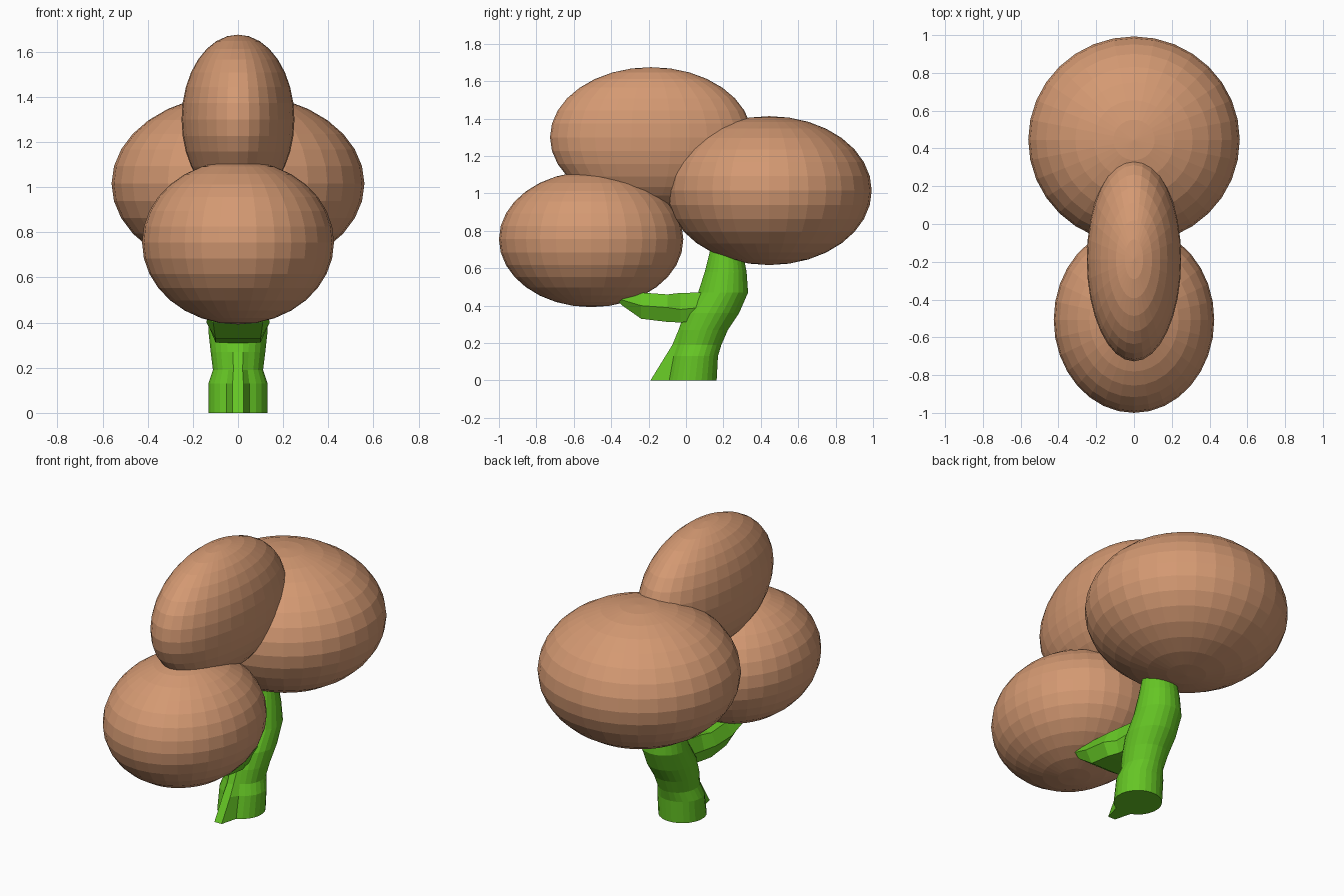
import bpy, bmesh, math

if "Cube" in bpy.data.objects:
    bpy.data.objects.remove(bpy.data.objects["Cube"])


def material(name, rgb):
    m = bpy.data.materials.new(name)
    m.diffuse_color = (*rgb, 1)
    m.use_nodes = True
    m.node_tree.nodes["Principled BSDF"].inputs["Base Color"].default_value = m.diffuse_color
    return m


BROWN = material("tan brown", (0.66, 0.32, 0.17))
GREEN = material("leaf green", (0.13, 0.56, 0.018))


def finish(name, bm, mat):
    bmesh.ops.recalc_face_normals(bm, faces=bm.faces)
    me = bpy.data.meshes.new(name)
    bm.to_mesh(me)
    bm.free()
    me.materials.append(mat)
    ob = bpy.data.objects.new(name, me)
    bpy.context.collection.objects.link(ob)
    return ob


def loft(name, loops, mat):
    """Skin a list of equal-length point loops and cap both ends."""
    bm = bmesh.new()
    rings = [[bm.verts.new(p) for p in loop] for loop in loops]
    n = len(rings[0])
    for a, b in zip(rings, rings[1:]):
        for i in range(n):
            j = (i + 1) % n
            bm.faces.new((a[i], a[j], b[j], b[i]))
    bm.faces.new(rings[0])
    bm.faces.new(rings[-1])
    return finish(name, bm, mat)


def clump(name, centre, radii):
    bm = bmesh.new()
    bmesh.ops.create_uvsphere(bm, u_segments=32, v_segments=16, radius=1)
    for v in bm.verts:
        v.co = [c + r * k for c, r, k in zip(centre, radii, v.co)]
    finish(name, bm, BROWN)


# Three rounded crown clumps
clump("back_clump", (0, 0.445, 1.015), (0.56, 0.548, 0.398))
clump("front_clump", (0, -0.507, 0.755), (0.425, 0.493, 0.363))
clump("top_clump", (0, -0.187, 1.30), (0.25, 0.54, 0.375))

# Curved trunk with a narrow ridge at the front of its base
# each ring: height, front y, back y, half width, ridge y
trunk = [
    (0.00, -0.10, 0.165, 0.132, -0.19),
    (0.13, -0.075, 0.172, 0.132, -0.11),
    (0.19, -0.055, 0.19, 0.112, -0.073),
    (0.27, -0.04, 0.225, 0.122, -0.04),
    (0.36, -0.01, 0.285, 0.132, -0.01),
    (0.47, 0.065, 0.333, 0.13, 0.065),
    (0.58, 0.10, 0.325, 0.115, 0.10),
    (0.68, 0.125, 0.305, 0.10, 0.125),
    (0.76, 0.14, 0.295, 0.09, 0.14),
]
N = 24
loops = []
for z, f, b, hw, ridge in trunk:
    loop = []
    for i in range(N):
        a = 2 * math.pi * (i + 0.5) / N - math.pi / 2
        y = (f + b) / 2 + (b - f) / 2 * math.sin(a)
        if i in (0, N - 1):
            y = ridge
        loop.append((hw * math.cos(a) * (1 if y > f else 1.4), y, z))
    loops.append(loop)
loft("trunk", loops, GREEN)

# Wide faceted branch reaching forward under the front clump
# each section: y, bottom z, middle z, top z, bottom half width, middle half width
branch = [
    (0.08, 0.32, 0.39, 0.47, 0.06, 0.09),
    (-0.03, 0.31, 0.38, 0.468, 0.08, 0.10),
    (-0.10, 0.313, 0.39, 0.46, 0.10, 0.132),
    (-0.24, 0.33, 0.40, 0.47, 0.10, 0.14),
    (-0.34, 0.40, 0.43, 0.49, 0.11, 0.135),
    (-0.42, 0.48, 0.51, 0.54, 0.06, 0.08),
]
loft("branch", [[(-w, y, zb), (w, y, zb), (m, y, zm), (w, y, zt), (-w, y, zt), (-m, y, zm)]
                for y, zb, zm, zt, w, m in branch], GREEN)
